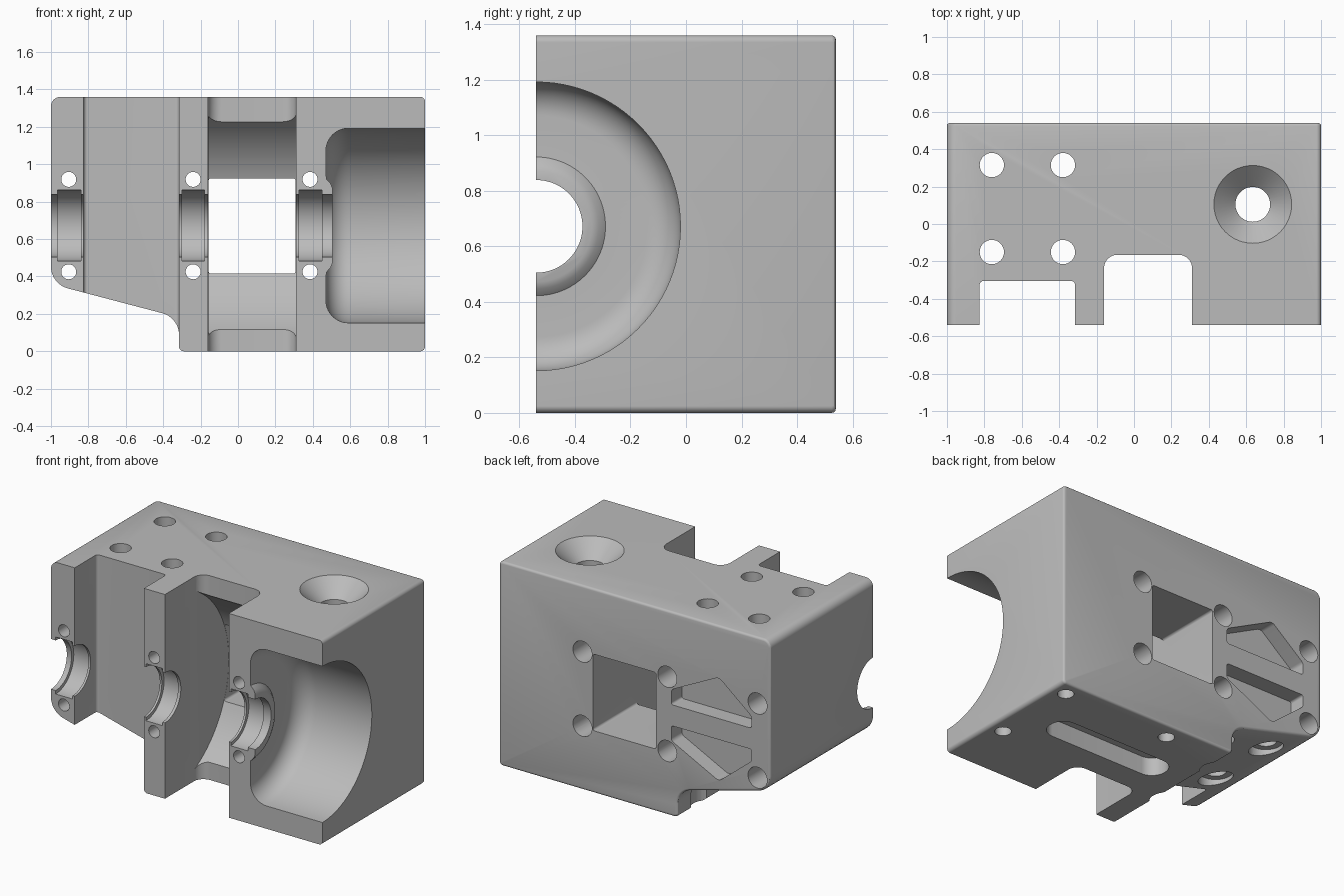
import bpy, bmesh, math
from mathutils import Vector

if "Cube" in bpy.data.objects:
    bpy.data.objects.remove(bpy.data.objects["Cube"])

BACK, FRONT, TOP = 0.54, -0.54, 1.36
SHAFT_Z = 0.672

metal = bpy.data.materials.new("grey_metal")
metal.use_nodes = True
metal.diffuse_color = (0.5, 0.5, 0.5, 1)
metal.node_tree.nodes["Principled BSDF"].inputs["Base Color"].default_value = (0.5, 0.5, 0.5, 1)


def rounded(corners, steps=8):
    """Polygon from (u, v, radius) corners, with arcs at rounded ones."""
    out = []
    for i, (u, v, r) in enumerate(corners):
        p = Vector((u, v))
        if not r:
            out.append(p)
            continue
        a = (Vector(corners[i - 1][:2]) - p).normalized()
        b = (Vector(corners[(i + 1) % len(corners)][:2]) - p).normalized()
        half = math.acos(a.dot(b)) / 2
        centre = p + (a + b).normalized() * (r / math.sin(half))
        reach = r / math.tan(half)
        start, end = p + a * reach - centre, p + b * reach - centre
        out += [centre + start.lerp(end, k / steps).normalized() * r for k in range(steps + 1)]
    return out


def circle(u, v, r, n=48):
    return [Vector((u + r * math.cos(k * math.tau / n), v + r * math.sin(k * math.tau / n)))
            for k in range(n)]


def box(u0, u1, v0, v1, r):
    return rounded([(u0, v0, r), (u1, v0, r), (u1, v1, r), (u0, v1, r)])


def loft(name, axis, sections, edge_bevel=0):
    """Closed solid through (position, outline) sections along an axis."""
    place = {"x": lambda t, p: (t, p.x, p.y),
             "y": lambda t, p: (p.x, t, p.y),
             "z": lambda t, p: (p.x, p.y, t)}[axis]
    bm = bmesh.new()
    rings = [[bm.verts.new(place(t, p)) for p in pts] for t, pts in sections]
    n = len(rings[0])
    for low, high in zip(rings, rings[1:]):
        for i in range(n):
            j = (i + 1) % n
            bm.faces.new((low[i], low[j], high[j], high[i]))
    bm.faces.new(rings[0])
    bm.faces.new(rings[-1])
    bmesh.ops.recalc_face_normals(bm, faces=bm.faces)
    if edge_bevel:
        rim = [e for e in bm.edges if all(v.co.y > BACK - 0.001 for v in e.verts)]
        bmesh.ops.bevel(bm, geom=rim, offset=edge_bevel, segments=3, profile=0.5,
                        affect="EDGES", clamp_overlap=False)
    mesh = bpy.data.meshes.new(name)
    bm.to_mesh(mesh)
    bm.free()
    obj = bpy.data.objects.new(name, mesh)
    bpy.context.collection.objects.link(obj)
    mesh.materials.append(metal)
    return obj


def cut(axis, *sections):
    """Subtract a lofted solid from the housing."""
    tool = loft("cutter", axis, sections)
    tool.hide_render = True
    mod = housing.modifiers.new("cut", "BOOLEAN")
    mod.operation, mod.solver, mod.object = "DIFFERENCE", "EXACT", tool
    bpy.context.view_layer.objects.active = housing
    bpy.ops.object.modifier_apply(modifier=mod.name)
    bpy.data.objects.remove(tool)


def bore(*steps):
    """Turned cut around the shaft axis from (x, radius) steps."""
    cut("x", *[(x, circle(FRONT, SHAFT_Z, r, 96)) for x, r in steps])


# Housing block with a sloping underside at one end
outline = rounded([(-1, TOP, 0.05), (-1, 0.36, 0.12), (-0.315, 0.18, 0.12),
                   (-0.315, 0, 0.025), (1, 0, 0.025), (1, TOP, 0.025)])
housing = loft("housing", "y", [(FRONT, outline), (BACK, outline)], 0.015)

# Front bays between the bearing walls
bay = box(-0.825, -0.315, -0.8, -0.305, 0.02)
cut("z", (-0.1, bay), (1.5, bay))
bay = box(-0.16, 0.31, -0.8, -0.165, 0.07)
cut("z", (-0.1, bay), (1.5, bay))

# Round rotor chamber and rectangular rear window
bore((-0.159, 0.67), (0.309, 0.67))
window = box(-0.158, 0.308, 0.415, 0.925, 0.015)
cut("y", (-0.3, window), (0.7, window))

# Shaft bore with bearing grooves
bore((-1.1, 0.167), (0.6, 0.167))
for x0, x1 in ((-0.965, -0.84), (-0.3, -0.18), (0.325, 0.45)):
    bore((x0, 0.19), (x1, 0.19))

# Large end bore with rounded floor and a raised collar
arc = [(0.59 - 0.12 * math.cos(a), 0.40 + 0.12 * math.sin(a))
       for a in (k * math.pi / 20 for k in range(11))]
bore((0.505, 0.2), (0.495, 0.225), (0.472, 0.25), *arc, (1.1, 0.52))

# Cap screw holes, counterbored from the back
for x in (-0.905, -0.24, 0.385):
    for side in (-1, 1):
        z = SHAFT_Z + side * 0.247
        cut("y", (-0.7, circle(x, z, 0.04, 32)), (0.7, circle(x, z, 0.04, 32)))
        cut("y", (0.26, circle(x, z, 0.07, 32)), (0.7, circle(x, z, 0.07, 32)))

# Mounting holes, counterbored from below
for x in (-0.76, -0.38):
    for y in (-0.15, 0.315):
        cut("z", (-0.1, circle(x, y, 0.065, 32)), (1.5, circle(x, y, 0.065, 32)))
        cut("z", (-0.1, circle(x, y, 0.105, 32)), (0.35, circle(x, y, 0.105, 32)))

# Countersunk port and the channel under it
cx, cy = 0.635, 0.105
cut("z", (-0.1, circle(cx, cy, 0.093)), (1.25, circle(cx, cy, 0.093)),
    (TOP, circle(cx, cy, 0.208)), (1.5, circle(cx, cy, 0.208)))
channel = box(-0.15, cx + 0.1, cy - 0.1, cy + 0.1, 0.095)
cut("z", (-0.1, channel), (0.12, channel))

# Blind holes in the underside
for x, y in ((0.9, 0.44), (0.9, -0.14), (0.11, 0.43)):
    cut("z", (-0.1, circle(x, y, 0.05, 32)), (0.2, circle(x, y, 0.05, 32)))

# Mirrored lightening pockets in the back
for side in (-1, 1):
    pocket = rounded([(x, SHAFT_Z + side * h, r) for x, h, r in
                      ((-0.27, 0.07, 0.015), (-0.27, 0.17, 0.03), (-0.62, 0.345, 0.04),
                       (-0.86, 0.15, 0.03), (-0.86, 0.07, 0.015))])
    cut("y", (0.43, pocket), (0.7, pocket))

bpy.ops.object.select_all(action="DESELECT")
housing.select_set(True)
bpy.context.view_layer.objects.active = housing
bpy.ops.object.shade_smooth_by_angle(angle=math.radians(30))
